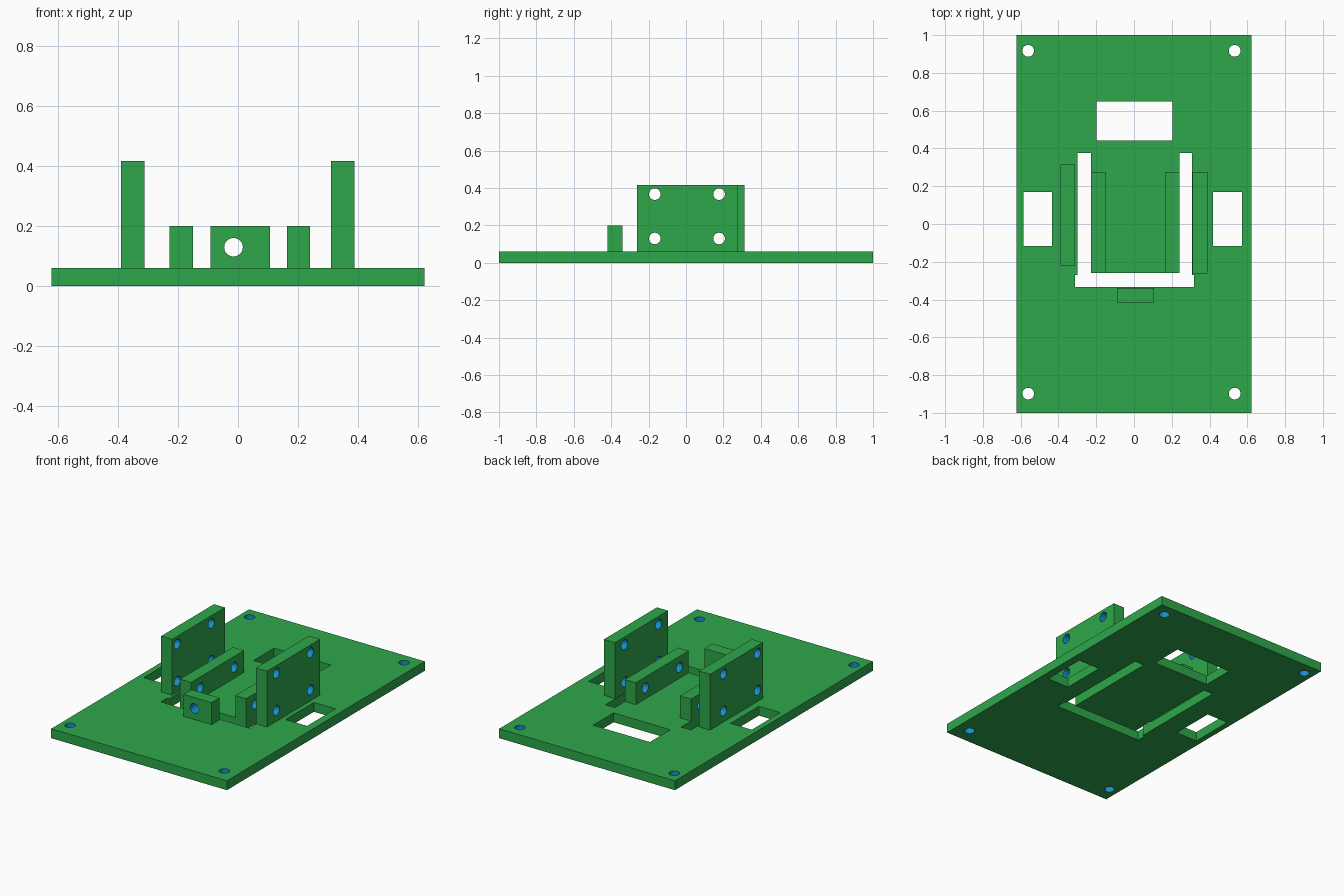
import bpy, bmesh, math
from mathutils import Matrix, Vector

if "Cube" in bpy.data.objects:
    bpy.data.objects.remove(bpy.data.objects["Cube"])


def material(name, rgb):
    m = bpy.data.materials.new(name)
    m.diffuse_color = (*rgb, 1)
    m.use_nodes = True
    m.node_tree.nodes["Principled BSDF"].inputs["Base Color"].default_value = m.diffuse_color
    return m


GREEN = material("green", (0.027, 0.386, 0.068))
BLUE = material("blue", (0.008, 0.28, 0.62))
T = 0.06   # plate thickness
R = 0.031  # hole radius


def prism(bm, outline, z0, z1):
    """Extrude a flat outline between two heights."""
    face = bm.faces.new([bm.verts.new((x, y, z0)) for x, y in outline])
    ext = bmesh.ops.extrude_face_region(bm, geom=[face])
    verts = [v for v in ext["geom"] if isinstance(v, bmesh.types.BMVert)]
    bmesh.ops.translate(bm, verts=verts, vec=(0, 0, z1 - z0))


def rect(x0, x1, y0, y1):
    return [(x0, y0), (x1, y0), (x1, y1), (x0, y1)]


def drill(bm, centre, axis, length):
    """Add a blue cylinder along the given axis."""
    rot = Vector((0, 0, 1)).rotation_difference(Vector(axis)).to_matrix().to_4x4()
    old = set(bm.faces)
    bmesh.ops.create_cone(bm, cap_ends=True, segments=32, radius1=R, radius2=R,
                          depth=length, matrix=Matrix.Translation(centre) @ rot)
    for f in bm.faces:
        if f not in old:
            f.material_index = 1


def make_object(name, bm):
    bmesh.ops.recalc_face_normals(bm, faces=bm.faces)
    mesh = bpy.data.meshes.new(name)
    bm.to_mesh(mesh)
    bm.free()
    mesh.materials.append(GREEN)
    mesh.materials.append(BLUE)
    ob = bpy.data.objects.new(name, mesh)
    bpy.context.collection.objects.link(ob)
    return ob


def part(name, outline, z0, z1, openings=(), holes=()):
    """Solid prism with green openings and blue drilled holes cut out."""
    bm = bmesh.new()
    prism(bm, outline, z0, z1)
    ob = make_object(name, bm)
    bm = bmesh.new()
    for o in openings:
        prism(bm, o, z0 - 0.1, z1 + 0.1)
    for centre, axis in holes:
        drill(bm, centre, axis, 0.2)
    cutter = make_object(name + "_cutter", bm)
    cutter.hide_render = True
    mod = ob.modifiers.new("cut", 'BOOLEAN')
    mod.operation = 'DIFFERENCE'
    mod.solver = 'EXACT'
    mod.object = cutter
    bpy.ops.object.select_all(action='DESELECT')
    bpy.context.view_layer.objects.active = ob
    ob.select_set(True)
    bpy.ops.object.modifier_apply(modifier="cut")
    bpy.data.objects.remove(cutter)
    bpy.ops.object.shade_smooth_by_angle(angle=math.radians(30))
    return ob


# Base plate with a U-shaped slot, three windows and four corner holes
u_slot = [(-0.312, -0.333), (0.317, -0.333), (0.317, -0.27), (0.307, -0.27),
          (0.307, 0.376), (0.24, 0.376), (0.24, -0.26), (-0.228, -0.26),
          (-0.228, 0.376), (-0.298, 0.376), (-0.298, -0.27), (-0.312, -0.27)]
windows = [rect(-0.198, 0.204, 0.441, 0.648),
           rect(-0.585, -0.434, -0.117, 0.17),
           rect(0.418, 0.571, -0.117, 0.17)]
corners = [((x, y, T / 2), (0, 0, 1)) for x in (-0.56, 0.533) for y in (-0.898, 0.917)]
part("base_plate", rect(-0.622, 0.622, -1, 1), 0, T, [u_slot] + windows, corners)


def side_holes(x, heights):
    return [((x, y, z), (1, 0, 0)) for y in (-0.167, 0.177) for z in heights]


# Tall outer walls and low inner rails, drilled crosswise
for name, x0, x1, y0, y1, top, heights in (
        ("left_wall", -0.39, -0.312, -0.22, 0.314, 0.417, (0.13, 0.367)),
        ("right_wall", 0.31, 0.389, -0.262, 0.275, 0.417, (0.13, 0.367)),
        ("left_rail", -0.228, -0.15, -0.26, 0.275, 0.2, (0.13,)),
        ("right_rail", 0.163, 0.24, -0.26, 0.275, 0.2, (0.13,))):
    part(name, rect(x0, x1, y0, y1), T, top, holes=side_holes((x0 + x1) / 2, heights))

# Front block drilled lengthwise
part("front_block", rect(-0.091, 0.107, -0.419, -0.339), T, 0.2,
     holes=[((-0.015, -0.379, 0.13), (0, 1, 0))])
